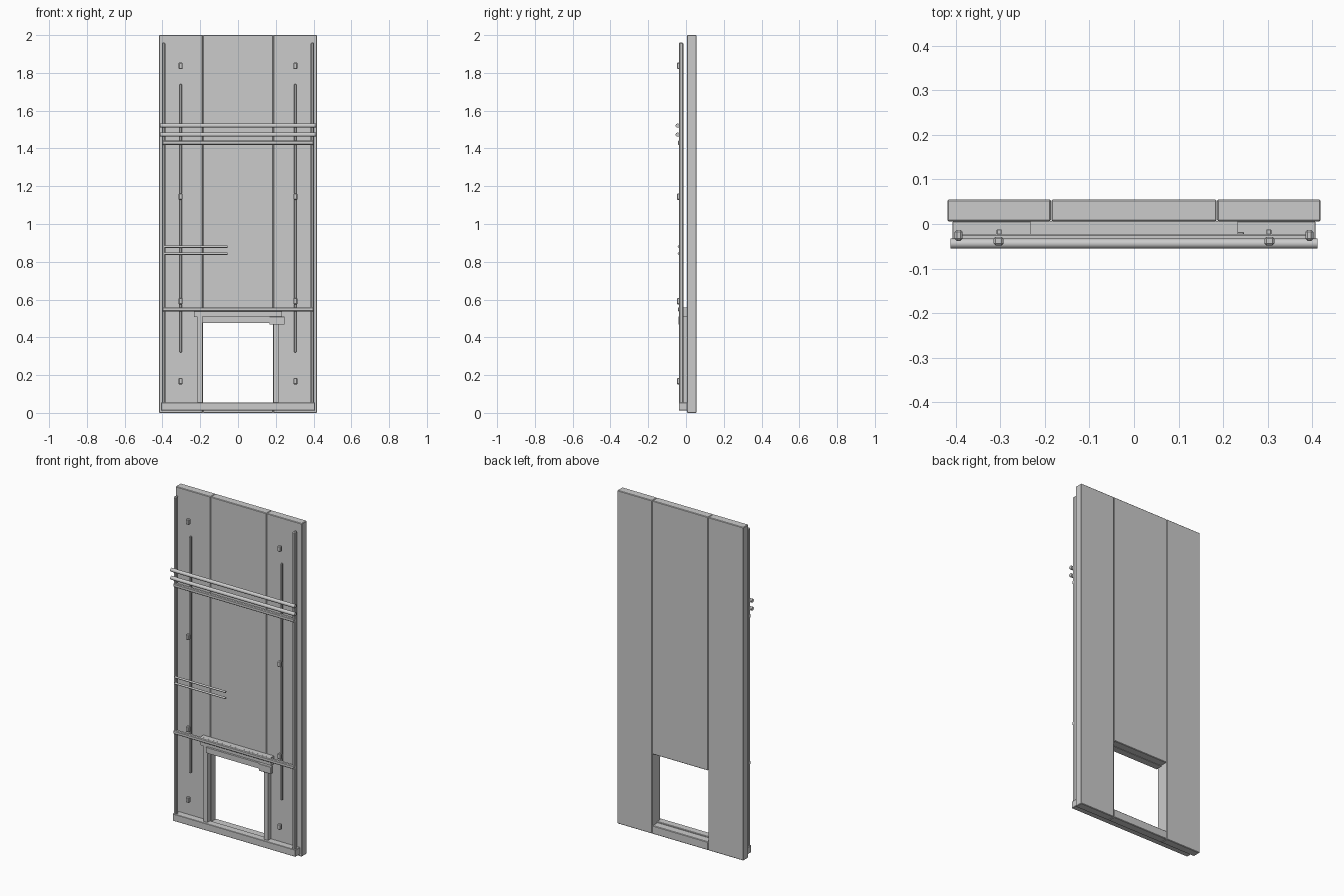
import bpy
import math

if "Cube" in bpy.data.objects:
    bpy.data.objects.remove(bpy.data.objects["Cube"])


def box(name, x, y, z, bevel=0.0):
    """Box from (min, max) ranges, with an optional chamfer."""
    bpy.ops.mesh.primitive_cube_add(size=1)
    o = bpy.context.object
    o.name = name
    for v in o.data.vertices:
        v.co = [r[0] if c < 0 else r[1] for c, r in zip(v.co, (x, y, z))]
    if bevel:
        m = o.modifiers.new("chamfer", 'BEVEL')
        m.width = bevel
        m.segments = 1
    return o


def rod(name, x0, x1, y, z, r, sides=16):
    """Horizontal round rod along x."""
    bpy.ops.mesh.primitive_cylinder_add(
        vertices=sides, radius=r, depth=x1 - x0,
        location=((x0 + x1) / 2, y, z), rotation=(0, math.pi / 2, 0))
    o = bpy.context.object
    o.name = name
    bpy.ops.object.shade_smooth_by_angle()
    return o


def pair(name, x, y, z, bevel=0.0):
    """Same box on the right and left."""
    box(name + "_right", x, y, z, bevel)
    box(name + "_left", (-x[1], -x[0]), y, z, bevel)


BACK = (0.006, 0.055)

# Thick backing boards with the opening between them
pair("side_board", (0.1865, 0.419), BACK, (0, 2), 0.003)
box("centre_board", (-0.1855, 0.1855), BACK, (0.478, 2), 0.003)
box("threshold_board", (-0.1855, 0.1855), BACK, (0, 0.05), 0.003)

# Front framing
box("bottom_sill", (-0.408, 0.408), (-0.038, 0.006), (0.013, 0.055), 0.002)
pair("edge_rail", (0.385, 0.403), (-0.038, -0.013), (0.05, 1.96), 0.005)
for name, z in (("lower_cross_bar", 0.548), ("upper_cross_bar", 1.43)):
    box(name, (-0.402, 0.402), (-0.043, -0.022), (z - 0.011, z + 0.011), 0.004)

# Opening surround
pair("opening_post", (0.188, 0.215), (-0.022, 0.007), (0.05, 0.51))
box("lintel", (-0.234, 0.234), (-0.022, 0.007), (0.507, 0.557))
box("lintel_strip", (-0.19, 0.19), (-0.034, 0.007), (0.477, 0.51))
box("latch_box", (0.166, 0.247), (-0.04, -0.018), (0.467, 0.51), 0.002)

# Long vertical rods and their guide blocks
pair("vertical_rod", (0.297, 0.309), (-0.024, -0.012), (0.32, 1.74), 0.002)
for i, z in enumerate((0.168, 0.592, 1.145, 1.837)):
    pair(f"guide_block_{i}", (0.293, 0.315), (-0.048, -0.029),
         (z - 0.017, z + 0.017), 0.004)

# Round horizontal bars
for i, z in enumerate((1.473, 1.521)):
    rod(f"push_bar_{i}", -0.412, 0.412, -0.044, z, 0.011)
for i, z in enumerate((0.843, 0.88)):
    rod(f"short_rod_{i}", -0.39, -0.055, -0.038, z, 0.006, 12)
